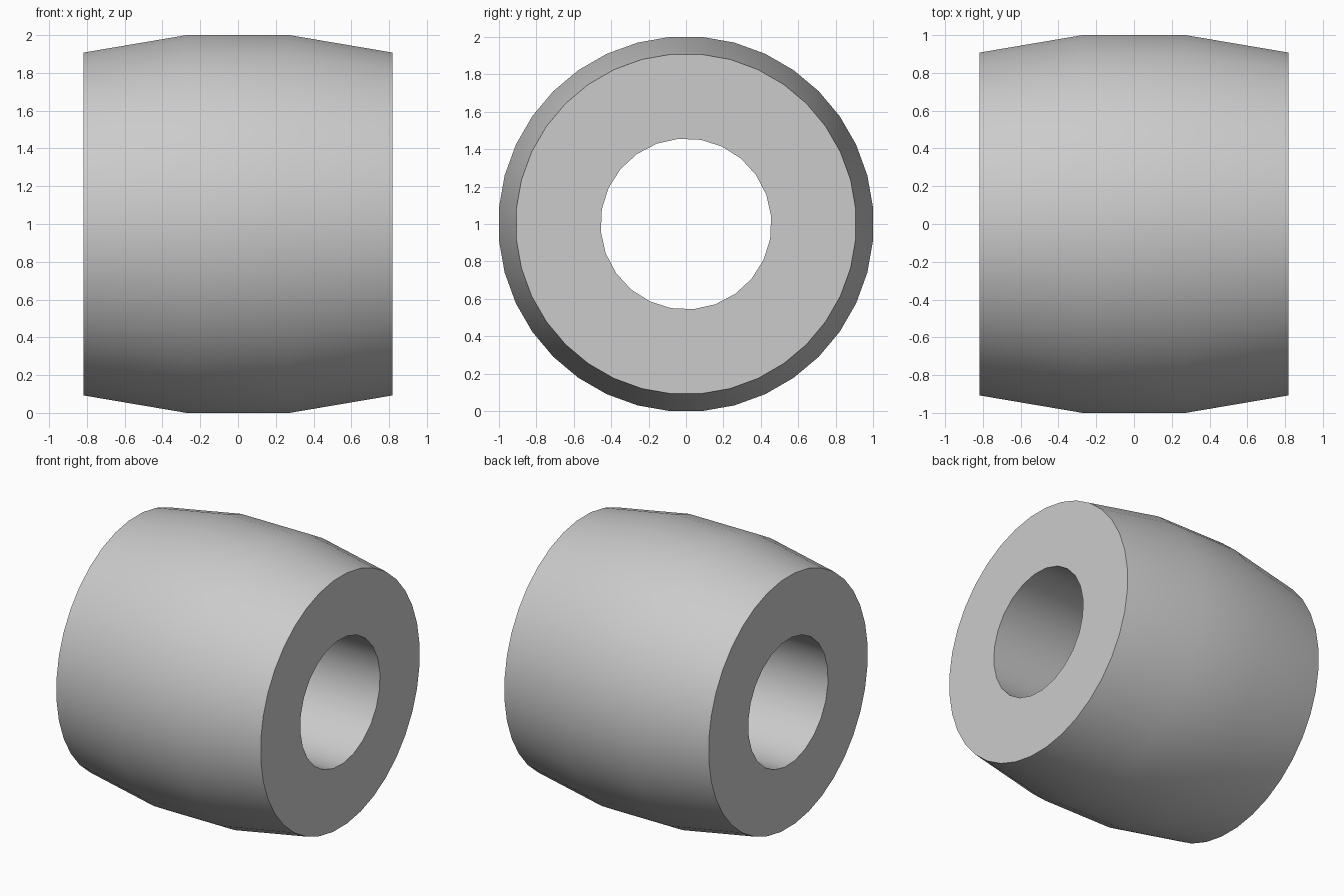
import bpy
import bmesh
from math import sin, cos, radians, tau

old = bpy.data.objects.get("Cube")
if old:
    bpy.data.objects.remove(old, do_unlink=True)

grey = bpy.data.materials.new("plain_grey")
grey.use_nodes = True
colour = (0.6, 0.6, 0.6, 1)
grey.diffuse_color = colour
grey.node_tree.nodes["Principled BSDF"].inputs["Base Color"].default_value = colour

bm = bmesh.new()


def ring(x, radius, sides, phase):
    """Closed loop of edges around the x axis."""
    verts = []
    for i in range(sides):
        a = radians(phase) + tau * i / sides
        verts.append(bm.verts.new((x, radius * sin(a), 1 + radius * cos(a))))
    return [bm.edges.new((verts[i - 1], verts[i])) for i in range(sides)]


def skin(rings):
    """Join neighbouring loops with quads."""
    for a, b in zip(rings, rings[1:]):
        for ea, eb in zip(a, b):
            bm.faces.new((*ea.verts, eb.verts[1], eb.verts[0]))


# Barrel-shaped outer wall and straight bore
half = 0.818
outer = [ring(x, r, 36, 5) for x, r in
         ((-half, 0.911), (-half / 3, 1.0038), (half / 3, 1.0038), (half, 0.911))]
bore = [ring(x, 0.457, 24, -5) for x in (-half, half)]
skin(outer)
skin(bore)

# Flat annular ends
for end in (0, -1):
    bmesh.ops.triangle_fill(bm, edges=outer[end] + bore[end], use_beauty=True)

bmesh.ops.recalc_face_normals(bm, faces=bm.faces[:])
mesh = bpy.data.meshes.new("barrel_bushing")
bm.to_mesh(mesh)
bm.free()
mesh.materials.append(grey)
bushing = bpy.data.objects.new("barrel_bushing", mesh)
bpy.context.scene.collection.objects.link(bushing)

# Smooth walls, crisp rims
bpy.ops.object.select_all(action="DESELECT")
bushing.select_set(True)
bpy.context.view_layer.objects.active = bushing
bpy.ops.object.shade_smooth_by_angle(angle=radians(30))
